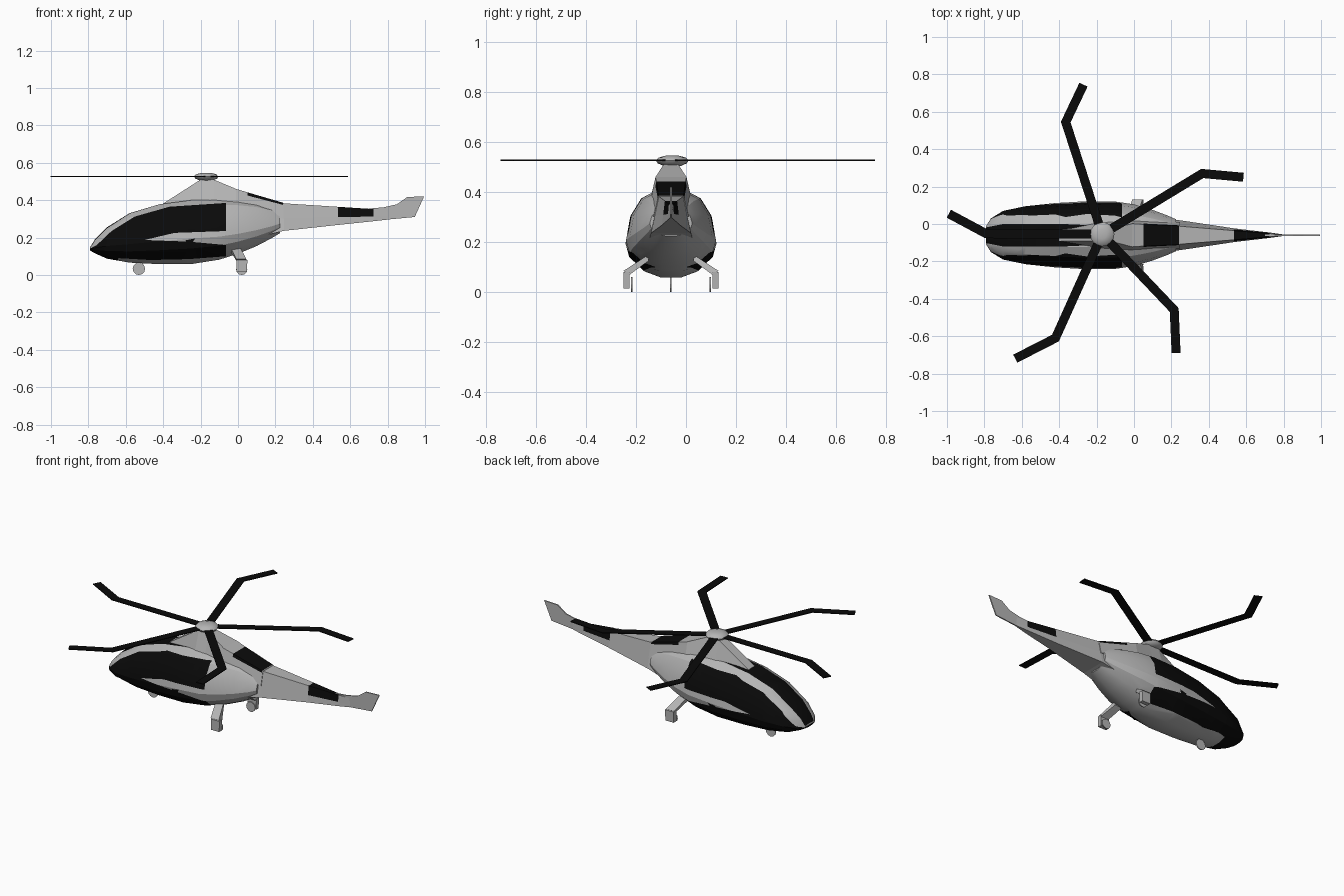
import bpy, bmesh, math
from mathutils import Vector

cube = bpy.data.objects.get("Cube")
if cube:
    bpy.data.objects.remove(cube, do_unlink=True)

YC = -0.06  # centre line of the fuselage


def material(name, value):
    m = bpy.data.materials.new(name)
    m.use_nodes = True
    c = (value, value, value, 1)
    m.diffuse_color = c
    m.node_tree.nodes["Principled BSDF"].inputs["Base Color"].default_value = c
    return m


GREY = material("light grey paint", 0.46)
BLACK = material("gloss black", 0.003)


def finish(name, bm, mats=(GREY, BLACK), smooth=None):
    bmesh.ops.recalc_face_normals(bm, faces=bm.faces)
    me = bpy.data.meshes.new(name)
    bm.to_mesh(me)
    bm.free()
    for m in mats:
        me.materials.append(m)
    ob = bpy.data.objects.new(name, me)
    ob.location.y = YC
    bpy.context.collection.objects.link(ob)
    if smooth:
        bpy.ops.object.select_all(action='DESELECT')
        ob.select_set(True)
        bpy.context.view_layer.objects.active = ob
        bpy.ops.object.shade_smooth_by_angle(angle=math.radians(smooth))
    return ob


def loft(rings):
    """Skin a row of equal rings and cap both ends."""
    bm = bmesh.new()
    vs = [[bm.verts.new(p) for p in r] for r in rings]
    n = len(vs[0])
    for a, b in zip(vs, vs[1:]):
        for i in range(n):
            bm.faces.new((a[i], a[(i + 1) % n], b[(i + 1) % n], b[i]))
    bm.faces.new(vs[0])
    bm.faces.new(vs[-1][::-1])
    return bm


def plate(outline, thick, axis):
    """Flat outline given thickness along an axis."""
    d = Vector(axis) * thick / 2
    return loft([[Vector(p) - d for p in outline], [Vector(p) + d for p in outline]])


def inside(u, v, poly):
    hit = False
    for (x1, y1), (x2, y2) in zip(poly, poly[1:] + poly[:1]):
        if (y1 > v) != (y2 > v) and u < (x2 - x1) * (v - y1) / (y2 - y1) + x1:
            hit = not hit
    return hit


def paint(bm, poly, axis, mat, keep=lambda f: True):
    """Cut a polygon through the skin along y (axis 1) or z (axis 2) and colour it."""
    k = 2 if axis == 1 else 1
    lo, hi = min(p[0] for p in poly), max(p[0] for p in poly)
    for (a, b), (c, d) in zip(poly, poly[1:] + poly[:1]):
        co, no = [a, 0, 0], [d - b, 0, 0]
        co[k], no[k] = b, a - c
        s, e = min(a, c) - 0.01, max(a, c) + 0.01
        faces = [f for f in bm.faces if keep(f)
                 and max(v.co.x for v in f.verts) >= max(s, lo - 0.01)
                 and min(v.co.x for v in f.verts) <= min(e, hi + 0.01)]
        geom = faces + list({x for f in faces for x in (*f.edges, *f.verts)})
        bmesh.ops.bisect_plane(bm, geom=geom, dist=1e-5, plane_co=co, plane_no=no)
    for f in bm.faces:
        c = f.calc_center_median()
        if keep(f) and inside(c.x, c[k], poly):
            f.material_index = mat


# Fuselage: x, top, bottom, waist height, half width
stations = [
    (-0.79, 0.15, 0.13, 0.14, 0.05), (-0.765, 0.19, 0.115, 0.145, 0.09),
    (-0.70, 0.255, 0.085, 0.155, 0.13), (-0.58, 0.33, 0.063, 0.165, 0.155),
    (-0.42, 0.378, 0.054, 0.18, 0.172), (-0.25, 0.40, 0.054, 0.195, 0.182),
    (-0.10, 0.405, 0.078, 0.205, 0.18), (0.0, 0.40, 0.11, 0.22, 0.165),
    (0.10, 0.385, 0.152, 0.24, 0.135), (0.18, 0.36, 0.195, 0.26, 0.105),
    (0.225, 0.335, 0.222, 0.275, 0.085)]
half = [(0.35, 1), (0.66, 0.85), (0.90, 0.5), (1, 0), (0.92, -0.38), (0.6, -0.78), (0.22, -0.97)]
section = half + [(-y, z) for y, z in reversed(half)]
bm = loft([[(x, w * y, m + z * ((t - m) if z > 0 else (m - b))) for y, z in section]
           for x, t, b, m, w in stations])
bmesh.ops.recalc_face_normals(bm, faces=bm.faces)
# side glazing and nose
paint(bm, [(-0.82, 0.125), (-0.755, 0.16), (-0.676, 0.235), (-0.553, 0.312), (-0.366, 0.365),
           (-0.065, 0.385), (-0.065, 0.10), (-0.26, 0.085), (-0.47, 0.08), (-0.64, 0.09),
           (-0.66, 0.0), (-0.82, 0.0)], 1, 1)
# light door flash
paint(bm, [(-0.50, 0.187), (-0.34, 0.225), (-0.064, 0.235), (-0.064, 0.16), (-0.26, 0.178)], 1, 0)
# door handle patch
paint(bm, [(-0.28, 0.185), (-0.23, 0.195), (-0.25, 0.16), (-0.27, 0.15)], 1, 1)
# windscreen
paint(bm, [(-0.80, 0.04), (-0.70, 0.06), (-0.38, 0.06), (-0.15, 0.05),
           (-0.15, -0.05), (-0.38, -0.06), (-0.70, -0.06), (-0.80, -0.04)], 2, 1,
      lambda f: f.normal.z > 0.2)
finish("fuselage", bm, smooth=25)


def box_ring(x, top, bottom, tw, bw):
    return [(x, -bw, bottom), (x, bw, bottom), (x, tw, top), (x, -tw, top)]


# Rotor pylon running back into the spine
bm = loft([box_ring(*r) for r in [
    (-0.40, 0.382, 0.33, 0.03, 0.04), (-0.20, 0.51, 0.36, 0.03, 0.08),
    (-0.13, 0.51, 0.36, 0.03, 0.085), (-0.01, 0.46, 0.36, 0.062, 0.085),
    (0.05, 0.442, 0.34, 0.058, 0.085), (0.245, 0.385, 0.30, 0.05, 0.07)]])
paint(bm, [(0.05, 0.46), (0.05, 0.425), (0.24, 0.375), (0.24, 0.46)], 1, 1)
finish("rotor_pylon", bm)

# Tail boom with dark band
bm = loft([box_ring(*r) for r in [
    (0.10, 0.38, 0.20, 0.05, 0.09), (0.245, 0.383, 0.236, 0.048, 0.08),
    (0.54, 0.364, 0.268, 0.024, 0.036), (0.73, 0.352, 0.288, 0.008, 0.014),
    (0.80, 0.35, 0.296, 0.003, 0.004)]])
paint(bm, [(0.535, 0.31), (0.725, 0.312), (0.725, 0.40), (0.535, 0.40)], 1, 1)
finish("tail_boom", bm)

# Tail fin
fin = [(0.70, 0.355), (0.78, 0.362), (0.85, 0.378), (0.905, 0.417),
       (0.995, 0.42), (0.945, 0.31), (0.70, 0.287)]
finish("tail_fin", plate([(x, 0, z) for x, z in fin], 0.007, (0, 1, 0)))

# Rotor hub
HUB = Vector((-0.17, 0.005, 0))
hub_profile = [(0.035, 0.505), (0.058, 0.515), (0.065, 0.526), (0.055, 0.538), (0.025, 0.546)]
bm = loft([[(HUB.x + r * math.cos(a * math.tau / 16), HUB.y + r * math.sin(a * math.tau / 16), z)
            for a in range(16)] for r, z in hub_profile])
finish("rotor_hub", bm, smooth=40)

# Cranked rotor blades: elbow and tip of each
blades = [((-0.365, 0.605), (-0.27, 0.805)), ((0.365, 0.33), (0.585, 0.31)),
          ((0.215, -0.40), (0.225, -0.63)), ((-0.42, -0.55), (-0.635, -0.66)),
          ((-0.79, 0.008), (-0.99, 0.115))]
for i, (elbow, tip) in enumerate(blades):
    e, t = Vector((*elbow, 0)), Vector((*tip, 0))
    d1, d2 = (e - HUB).normalized(), (t - e).normalized()
    root = HUB + d1 * 0.06
    side = lambda d: Vector((-d.y, d.x, 0)) * 0.024
    mid = (side(d1) + side(d2)) / (1 + d1.dot(d2))
    up = Vector((0, 0, 0.527))
    outline = [root + side(d1), e + mid, t + side(d2), t - side(d2), e - mid, root - side(d1)]
    finish(f"rotor_blade_{i + 1}", plate([p + up for p in outline], 0.005, (0, 0, 1)), (BLACK,))


def wheel(name, x, y, r):
    ring = [(x + r * math.cos(a * math.tau / 12), y, r + r * math.sin(a * math.tau / 12))
            for a in range(12)]
    finish(name, plate(ring, 0.006, (0, 1, 0)), (GREY,))


# Landing gear
wheel("nose_wheel", -0.53, 0, 0.033)
for side_name, s in (("left", 1), ("right", -1)):
    wheel(f"{side_name}_main_wheel", 0.02, s * 0.156, 0.03)
    leg = loft([[(x0, s * 0.09, 0.125), (x0 + 0.05, s * 0.09, 0.125),
                 (x0 + 0.05, s * 0.09, 0.15), (x0, s * 0.09, 0.15)] for x0 in (-0.04,)] +
               [[(-0.005, s * 0.165, 0.07), (0.05, s * 0.165, 0.07),
                 (0.045, s * 0.19, 0.085), (-0.01, s * 0.19, 0.085)]])
    finish(f"{side_name}_gear_leg", leg, (GREY,))
    foot = loft([[(-0.008, s * y, 0.015), (0.048, s * y, 0.015),
                  (0.05, s * y, 0.08), (-0.008, s * y, 0.08)] for y in (0.165, 0.19)])
    finish(f"{side_name}_gear_fairing", foot, (GREY,))
